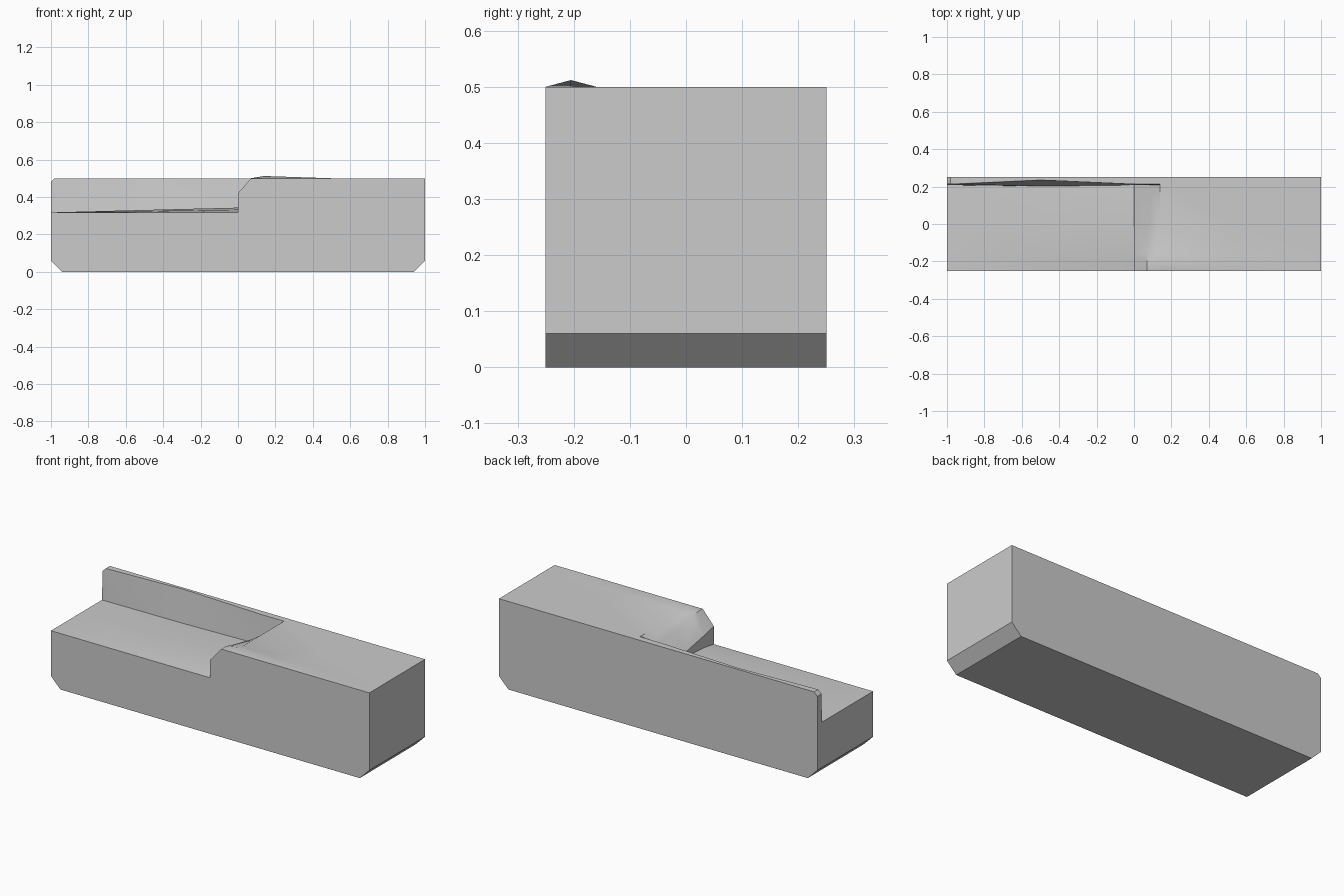
import bpy
import bmesh

cube = bpy.data.objects.get("Cube")
if cube:
    bpy.data.objects.remove(cube, do_unlink=True)

grey = bpy.data.materials.new("plain grey")
grey.use_nodes = True
grey.diffuse_color = (0.6, 0.6, 0.6, 1)
grey.node_tree.nodes["Principled BSDF"].inputs["Base Color"].default_value = (0.6, 0.6, 0.6, 1)


def section(y, top, bow=0.0):
    """Lengthwise section at depth y: chamfered underside plus the given top line."""
    under = [(-1, 0.06), (-0.94, 0), (0.94, 0), (1, 0.06)]
    return [(x, y + (bow if x == -0.5 else 0), z) for x, z in under + top]


def step_top(crest, brow, brow_x, lip, floor):
    """Raised half, sloping brow, vertical step and low floor."""
    return [(1, 0.5), (0.5, 0.5), (0.14, crest), (brow_x, brow), (0, lip), (0, floor),
            (-0.5, (floor + 0.318) / 2), (-0.98, 0.318), (-1, 0.318)]


# Full-height line along the thin rear wall, with its clipped corner
wall_top = [(1, 0.5), (0.5, 0.5), (0.14, 0.5), (0.07, 0.5), (0, 0.5), (0, 0.5),
            (-0.5, 0.5), (-0.98, 0.5), (-1, 0.48)]

sections = [
    section(-0.25, step_top(0.5, 0.5, 0.07, 0.42, 0.318)),
    section(-0.205, step_top(0.512, 0.5, 0.07, 0.41, 0.325)),
    section(-0.16, step_top(0.5, 0.49, 0.075, 0.40, 0.332)),
    section(0.0, step_top(0.5, 0.46, 0.08, 0.37, 0.343)),
    section(0.208, step_top(0.5, 0.44, 0.09, 0.34, 0.33), -0.006),
    section(0.213, wall_top, 0.022),
    section(0.25, wall_top),
]

# Loft the sections into one closed block
bm = bmesh.new()
rings = [[bm.verts.new(p) for p in s] for s in sections]
for a, b in zip(rings, rings[1:]):
    for i in range(len(a)):
        j = (i + 1) % len(a)
        bm.faces.new((a[i], a[j], b[j], b[i]))
bm.faces.new(rings[0])
bm.faces.new(rings[-1])
bmesh.ops.remove_doubles(bm, verts=bm.verts, dist=0.0005)
bmesh.ops.dissolve_degenerate(bm, edges=bm.edges, dist=0.0005)
bmesh.ops.recalc_face_normals(bm, faces=bm.faces)

mesh = bpy.data.meshes.new("stepped_block")
bm.to_mesh(mesh)
bm.free()
mesh.materials.append(grey)
block = bpy.data.objects.new("stepped_block", mesh)
bpy.context.collection.objects.link(block)

# Soft shading over the gentle top, sharp edges elsewhere
bpy.context.view_layer.objects.active = block
block.select_set(True)
bpy.ops.object.shade_smooth_by_angle(angle=0.52)
